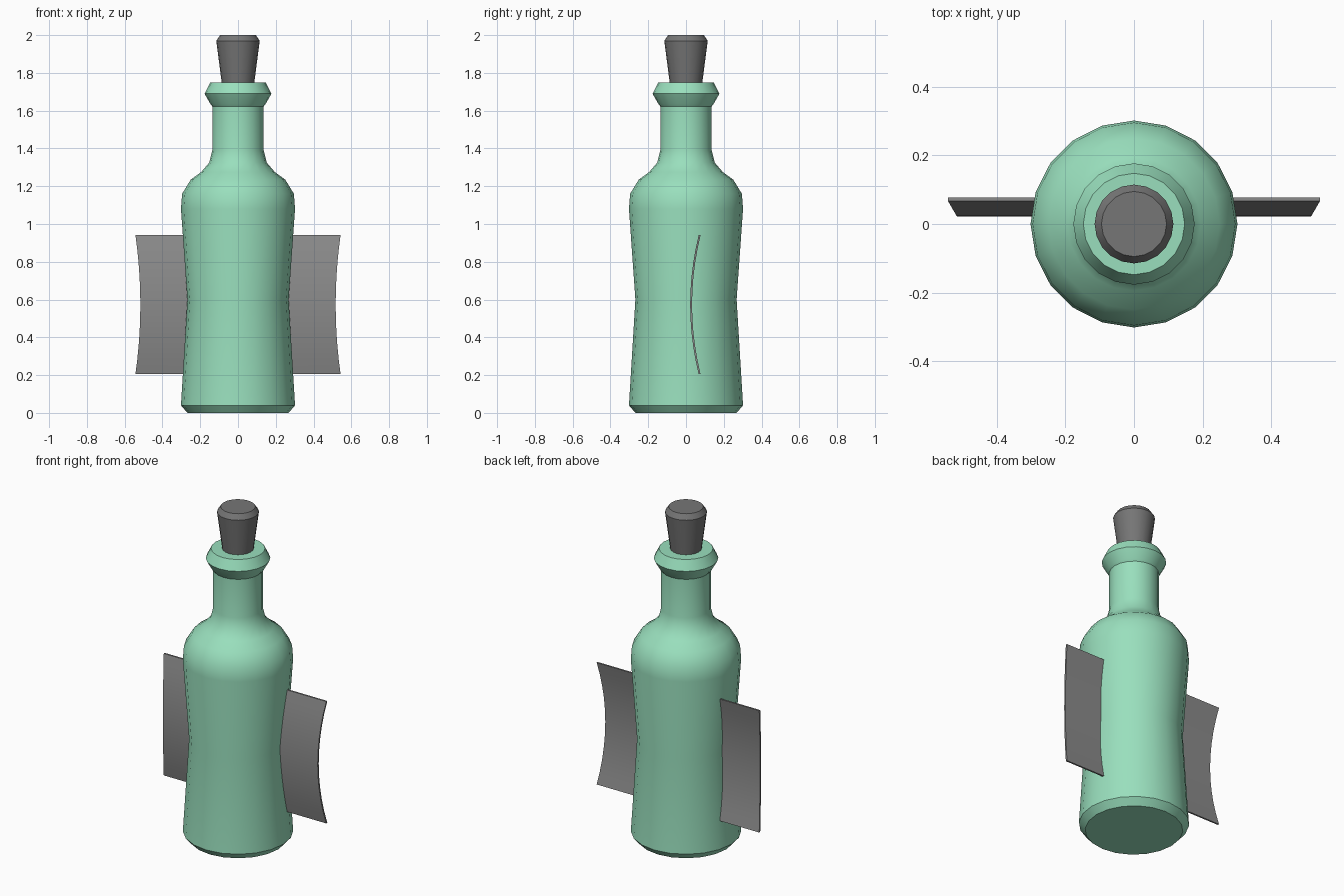
import bpy
import bmesh
from math import cos, sin, pi, radians

cube = bpy.data.objects.get("Cube")
if cube:
    bpy.data.objects.remove(cube, do_unlink=True)

SIDES = 20


def material(name, rgb):
    mat = bpy.data.materials.new(name)
    mat.use_nodes = True
    colour = (*rgb, 1.0)
    mat.diffuse_color = colour
    mat.node_tree.nodes["Principled BSDF"].inputs["Base Color"].default_value = colour
    return mat


def finish(name, bm, mat, angle):
    bmesh.ops.recalc_face_normals(bm, faces=bm.faces)
    mesh = bpy.data.meshes.new(name)
    bm.to_mesh(mesh)
    bm.free()
    mesh.materials.append(mat)
    obj = bpy.data.objects.new(name, mesh)
    bpy.context.collection.objects.link(obj)
    bpy.ops.object.select_all(action='DESELECT')
    obj.select_set(True)
    bpy.context.view_layer.objects.active = obj
    bpy.ops.object.shade_smooth_by_angle(angle=radians(angle))
    return obj


def lathe(name, profile, mat, angle=30):
    """Turn a (radius, height) profile about z and cap both ends."""
    bm = bmesh.new()
    rings = [[bm.verts.new((r * cos(2 * pi * i / SIDES), r * sin(2 * pi * i / SIDES), z))
              for i in range(SIDES)] for r, z in profile]
    for low, high in zip(rings, rings[1:]):
        for i in range(SIDES):
            j = (i + 1) % SIDES
            bm.faces.new((low[i], low[j], high[j], high[i]))
    bm.faces.new(rings[0])
    bm.faces.new(rings[-1])
    return finish(name, bm, mat, angle)


def side_fin(name, side, mat, rows=10, thickness=0.01):
    """Thin plate bowed towards the front, with a hollow outer edge."""
    bm = bmesh.new()
    loops = []
    for k in range(rows + 1):
        t = 2 * k / rows - 1
        z = 0.573 + 0.368 * t
        y = 0.022 + 0.045 * t * t
        x = 0.517 + 0.026 * t * t
        loops.append([bm.verts.new((side * px, py, z)) for px, py in
                      ((0.2, y), (x, y), (x, y + thickness), (0.2, y + thickness))])
    for low, high in zip(loops, loops[1:]):
        for i in range(4):
            j = (i + 1) % 4
            bm.faces.new((low[i], low[j], high[j], high[i]))
    bm.faces.new(loops[0])
    bm.faces.new(loops[-1])
    return finish(name, bm, mat, 30)


green = material("bottle green", (0.32, 0.74, 0.51))
dark_grey = material("stopper grey", (0.18, 0.18, 0.18))
mid_grey = material("fin grey", (0.26, 0.26, 0.26))

# Bottle: waisted body, rounded shoulder and straight neck
lathe("bottle_body", [
    (0.268, 0), (0.302, 0.04), (0.268, 0.6), (0.302, 1.08), (0.296, 1.16),
    (0.25, 1.235), (0.195, 1.275), (0.152, 1.325), (0.136, 1.39), (0.136, 1.64),
], green, 35)

# Collar around the mouth
lathe("mouth_collar", [
    (0.134, 1.62), (0.146, 1.635), (0.177, 1.69), (0.148, 1.748),
], green)

# Tapered stopper with a bevelled top
lathe("stopper", [
    (0.08, 1.7), (0.115, 1.97), (0.095, 2.0),
], dark_grey)

# Curved fins on both sides
for label, side in (("left", 1), ("right", -1)):
    side_fin(label + "_fin", side, mid_grey)
